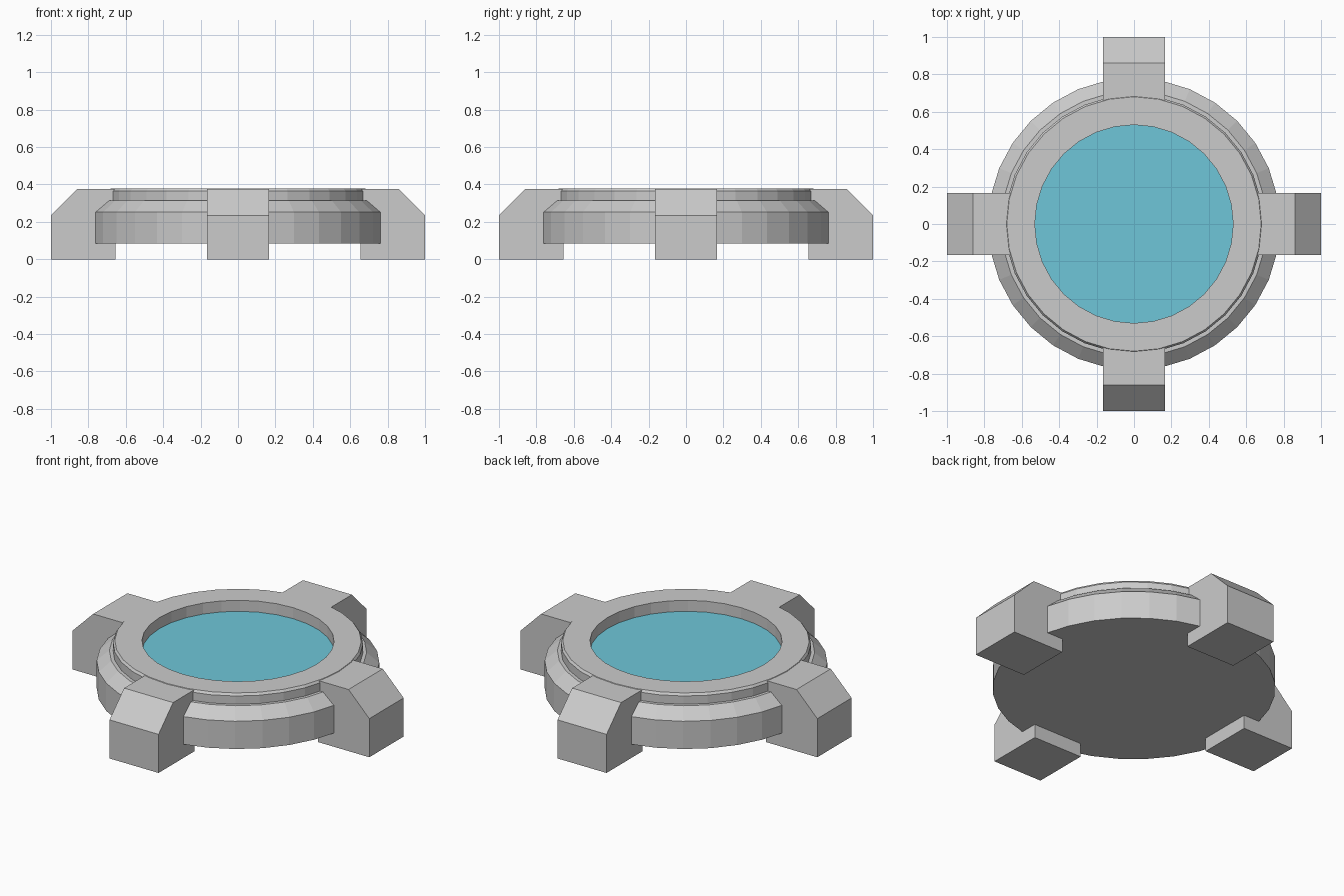
import bpy
import bmesh
from math import cos, sin, pi
from mathutils import Matrix

cube = bpy.data.objects.get("Cube")
if cube:
    bpy.data.objects.remove(cube, do_unlink=True)

SIDES = 32


def make_material(name, rgb):
    mat = bpy.data.materials.new(name)
    mat.use_nodes = True
    mat.diffuse_color = (*rgb, 1)
    mat.node_tree.nodes["Principled BSDF"].inputs["Base Color"].default_value = (*rgb, 1)
    return mat


grey = make_material("light grey metal", (0.6, 0.6, 0.6))
blue = make_material("pale blue glass", (0.156, 0.565, 0.69))


def finish(name, bm, mat):
    bmesh.ops.recalc_face_normals(bm, faces=bm.faces)
    mesh = bpy.data.meshes.new(name)
    bm.to_mesh(mesh)
    bm.free()
    mesh.materials.append(mat)
    obj = bpy.data.objects.new(name, mesh)
    bpy.context.collection.objects.link(obj)
    return obj


def lathe(name, profile, mat):
    """Turn a (radius, height) profile about z and cap both ends."""
    bm = bmesh.new()
    rings = [[bm.verts.new((r * cos(2 * pi * i / SIDES), r * sin(2 * pi * i / SIDES), z))
              for i in range(SIDES)] for r, z in profile]
    for low, high in zip(rings, rings[1:]):
        for i in range(SIDES):
            j = (i + 1) % SIDES
            bm.faces.new((low[i], low[j], high[j], high[i]))
    bm.faces.new(rings[0])
    bm.faces.new(rings[-1])
    return finish(name, bm, mat)


# Round body: chamfered base, narrow ledge, raised rim and recessed floor
lathe("round_body", [(0.78, 0.083), (0.78, 0.252), (0.71, 0.314), (0.69, 0.314),
                     (0.69, 0.364), (0.68, 0.378), (0.53, 0.378), (0.53, 0.304)], grey)

# Glass disc lying in the recess
lathe("glass_disc", [(0.53, 0.304), (0.53, 0.311)], blue)

# Four chamfered feet, one on each side
foot_profile = [(0.655, 0), (1, 0), (1, 0.235), (0.86, 0.375), (0.655, 0.375)]
HALF_WIDTH = 0.165
for turn, side in enumerate(("left", "back", "right", "front")):
    bm = bmesh.new()
    face = bm.faces.new([bm.verts.new((x, -HALF_WIDTH, z)) for x, z in foot_profile])
    grown = bmesh.ops.extrude_face_region(bm, geom=[face], use_keep_orig=True)
    moved = [v for v in grown["geom"] if isinstance(v, bmesh.types.BMVert)]
    bmesh.ops.translate(bm, verts=moved, vec=(0, 2 * HALF_WIDTH, 0))
    bmesh.ops.rotate(bm, verts=bm.verts, cent=(0, 0, 0),
                     matrix=Matrix.Rotation(turn * pi / 2, 3, "Z"))
    finish(side + "_foot", bm, grey)
